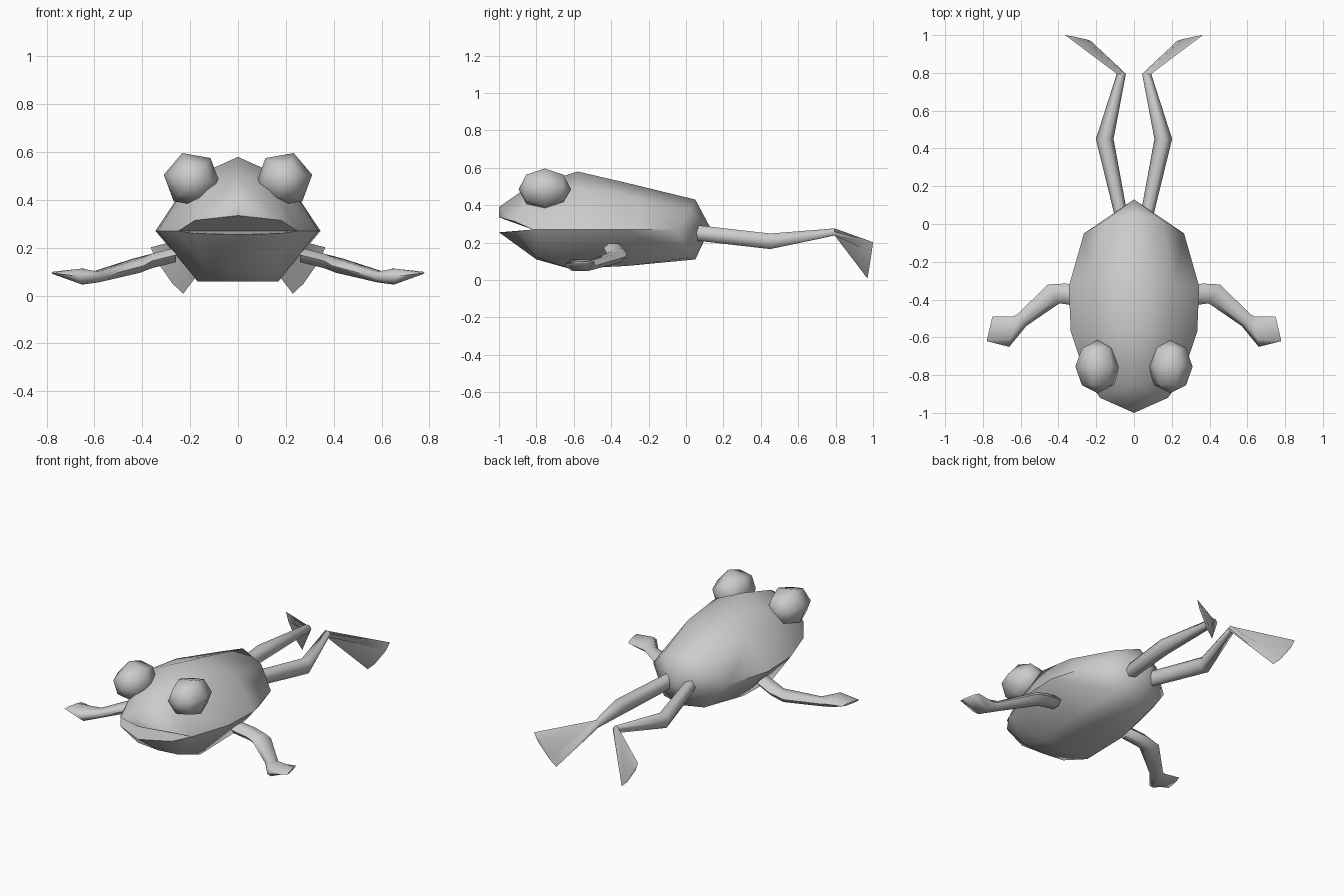
import bpy, bmesh, math
from mathutils import Vector, Matrix

if "Cube" in bpy.data.objects:
    bpy.data.objects.remove(bpy.data.objects["Cube"])

grey = bpy.data.materials.new("grey_skin")
grey.diffuse_color = (0.6, 0.6, 0.6, 1)
grey.use_nodes = True
grey.node_tree.nodes["Principled BSDF"].inputs["Base Color"].default_value = grey.diffuse_color


def finish(bm, name, angle):
    """Mirror the half across x = 0, then make a smooth-shaded object."""
    bmesh.ops.mirror(bm, geom=bm.verts[:] + bm.edges[:] + bm.faces[:],
                     axis='X', merge_dist=0.001)
    bmesh.ops.recalc_face_normals(bm, faces=bm.faces[:])
    me = bpy.data.meshes.new(name)
    bm.to_mesh(me)
    bm.free()
    me.materials.append(grey)
    ob = bpy.data.objects.new(name, me)
    bpy.context.collection.objects.link(ob)
    bpy.ops.object.select_all(action='DESELECT')
    ob.select_set(True)
    bpy.context.view_layer.objects.active = ob
    bpy.ops.object.shade_smooth_by_angle(angle=math.radians(angle))


def limb(name, sections, sides=6):
    """Loft through sections given as centre, half-width and half-height vectors."""
    bm = bmesh.new()
    rings = []
    for c, u, v in sections:
        c, u, v = Vector(c), Vector(u), Vector(v)
        rings.append([bm.verts.new(c + u * math.cos(a) + v * math.sin(a))
                      for a in (math.tau * i / sides for i in range(sides))])
    for r, s in zip(rings, rings[1:]):
        for i in range(sides):
            j = (i + 1) % sides
            bm.faces.new((r[i], r[j], s[j], s[i]))
    bm.faces.new(rings[0])
    bm.faces.new(rings[-1])
    finish(bm, name, 75)


# Body: half rings from snout to rump, each top, shoulder, side, belly edge, belly
bm = bmesh.new()
rings = [[bm.verts.new(p) for p in ring] for ring in (
    ((0, -.85, .495), (.16, -.84, .43), (.25, -.82, .27), (.14, -.80, .12), (0, -.80, .11)),
    ((0, -.58, .58), (.20, -.58, .49), (.335, -.57, .27), (.17, -.62, .06), (0, -.62, .06)),
    ((0, -.32, .52), (.21, -.32, .45), (.345, -.33, .27), (.18, -.32, .075), (0, -.32, .075)),
    ((0, .05, .43), (.15, .02, .38), (.265, -.05, .27), (.14, .02, .12), (0, .05, .11)))]
for r, s in zip(rings, rings[1:]):
    for i in range(4):
        bm.faces.new((r[i], r[i + 1], s[i + 1], s[i]))
rump = bm.verts.new((0, .13, .28))
for i in range(4):
    bm.faces.new((rings[-1][i], rings[-1][i + 1], rump))

# Snout, jaw and open mouth
top, brow, corner, jaw, chin = rings[0]
nose, lip, lip_side, low, low_side, throat = [bm.verts.new(p) for p in (
    (0, -1, .39), (0, -1, .335), (.18, -.92, .315),
    (0, -1, .255), (.18, -.92, .26), (0, -.82, .27))]
for f in ((top, brow, lip_side, nose), (nose, lip_side, lip), (brow, corner, lip_side),
          (chin, jaw, low_side, low), (jaw, corner, low_side),
          (lip, lip_side, corner, throat), (low, low_side, corner, throat)):
    bm.faces.new(f)
finish(bm, "body", 60)

# Bulging eyes, poles facing forward and back
bm = bmesh.new()
bmesh.ops.create_uvsphere(bm, u_segments=6, v_segments=4, radius=1)
bmesh.ops.transform(bm, verts=bm.verts[:], matrix=(
    Matrix.Translation((.192, -.755, .485))
    @ Matrix.Diagonal((.12, .14, .118, 1))
    @ Matrix.Rotation(math.radians(20), 4, 'Y')
    @ Matrix.Rotation(math.radians(90), 4, 'X')))
finish(bm, "eyes", 80)

# Front legs with flat hands
limb("front_legs", (
    ((.26, -.39, .17), (0, .05, 0), (0, 0, .035)),
    ((.36, -.37, .145), (.0, .055, 0), (0, 0, .035)),
    ((.425, -.37, .125), (.03, .05, 0), (0, 0, .034)),
    ((.595, -.51, .078), (.025, .03, 0), (0, 0, .026)),
    ((.65, -.57, .08), (-.01, .08, 0), (0, 0, .038)),
    ((.765, -.555, .095), (-.015, .065, 0), (0, 0, .006))))

# Hind legs stretched back, ending in splayed webbed feet
limb("hind_legs", (
    ((.065, .03, .255), (.034, 0, 0), (0, 0, .048)),
    ((.155, .45, .207), (.047, 0, 0), (0, 0, .048)),
    ((.067, .795, .257), (.024, 0, 0), (0, 0, .022)),
    ((.297, .985, .105), (.068, .015, .097), (-.012, 0, .008))))
